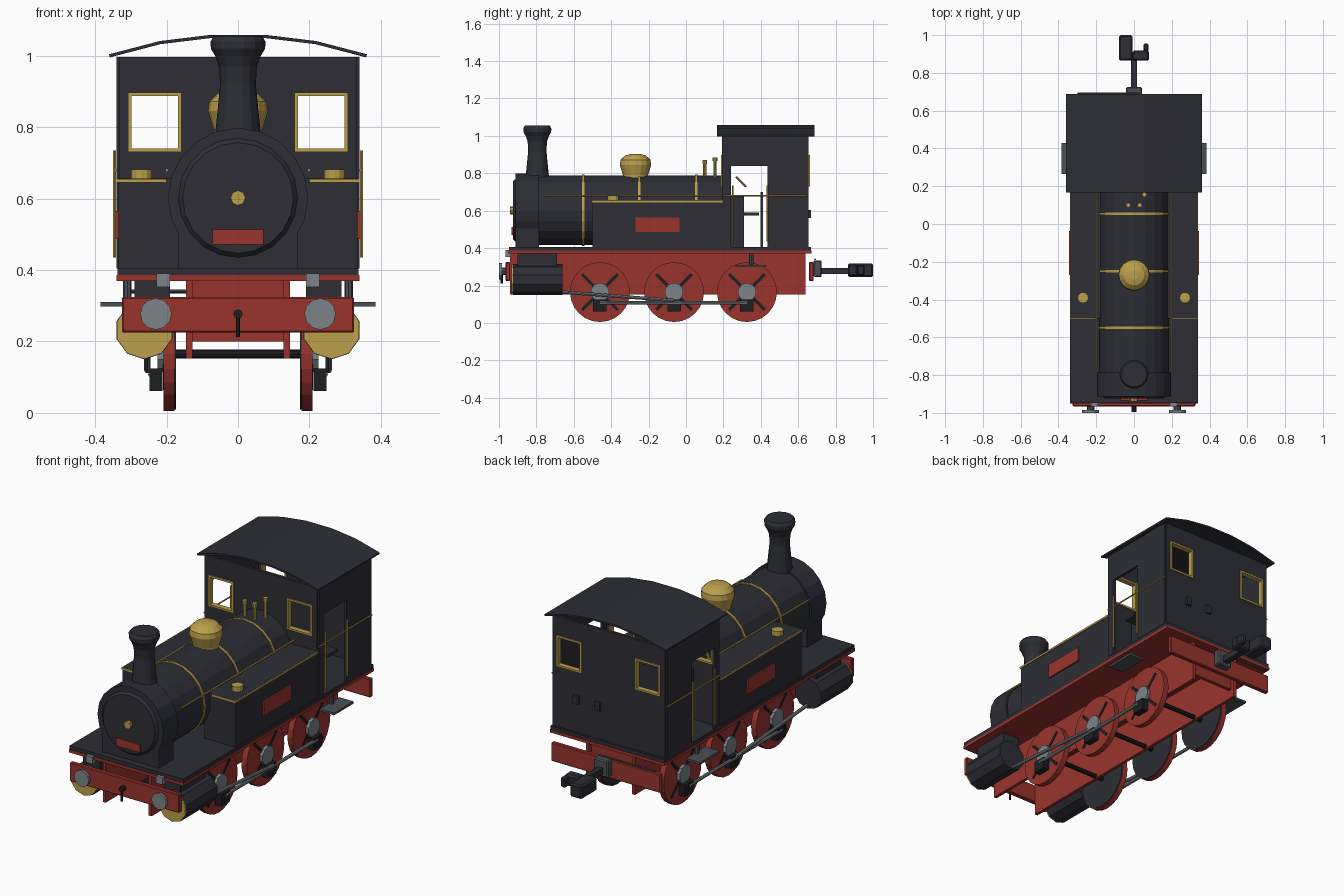
import bpy, bmesh, math
from mathutils import Vector, Matrix

old = bpy.data.objects.get("Cube")
if old:
    bpy.data.objects.remove(old, do_unlink=True)


def material(name, rgb):
    m = bpy.data.materials.new(name)
    m.use_nodes = True
    m.diffuse_color = (*rgb, 1)
    bsdf = m.node_tree.nodes["Principled BSDF"]
    bsdf.inputs["Base Color"].default_value = (*rgb, 1)
    bsdf.inputs["Roughness"].default_value = 0.6
    return m


BLACK = material("charcoal paint", (0.026, 0.027, 0.036))
RED = material("red paint", (0.32, 0.034, 0.026))
GOLD = material("brass", (0.5, 0.35, 0.07))
STEEL = material("light steel", (0.2, 0.23, 0.25))
IRON = material("dark iron", (0.07, 0.08, 0.09))
SOOT = material("soot black", (0.012, 0.013, 0.015))
SIDES = (("right", -1), ("left", 1))


def finish(name, bm, *mats):
    me = bpy.data.meshes.new(name)
    bmesh.ops.recalc_face_normals(bm, faces=bm.faces)
    bm.to_mesh(me)
    bm.free()
    for m in mats:
        me.materials.append(m)
    ob = bpy.data.objects.new(name, me)
    bpy.context.scene.collection.objects.link(ob)
    return ob


def box(name, x, y, z, mat, bevel=0):
    """Box given by its (low, high) span on each axis."""
    bm = bmesh.new()
    bmesh.ops.create_cube(bm, size=1)
    for v in bm.verts:
        v.co = [(a + b) / 2 + c * (b - a) for (a, b), c in zip((x, y, z), v.co)]
    ob = finish(name, bm, mat)
    if bevel:
        mod = ob.modifiers.new("bevel", 'BEVEL')
        mod.width, mod.segments = bevel, 1
    return ob


def side_box(name, s, x, y, z, mat, bevel=0):
    return box(name, sorted((s * x[0], s * x[1])), y, z, mat, bevel)


def rod(name, a, b, r, mat, sides=8, r2=None):
    """Straight round bar from a to b."""
    a, b = Vector(a), Vector(b)
    bm = bmesh.new()
    rot = (b - a).to_track_quat('Z', 'Y').to_matrix().to_4x4()
    bmesh.ops.create_cone(bm, cap_ends=True, segments=sides, radius1=r,
                          radius2=r if r2 is None else r2, depth=(b - a).length,
                          matrix=Matrix.Translation((a + b) / 2) @ rot)
    return finish(name, bm, mat)


def lathe(name, centre, profile, sides, mat):
    """Turned upright part from (radius, height) points."""
    bm = bmesh.new()
    rings = [[bm.verts.new((centre[0] + r * math.cos(i * math.tau / sides),
                            centre[1] + r * math.sin(i * math.tau / sides), z))
              for i in range(sides)] for r, z in profile]
    for lo, hi in zip(rings, rings[1:]):
        for i in range(sides):
            j = (i + 1) % sides
            bm.faces.new((lo[i], lo[j], hi[j], hi[i]))
    bm.faces.new(rings[0])
    bm.faces.new(rings[-1])
    return finish(name, bm, mat)


def wall(name, cuts, heights, holes, place):
    """Panel made of grid cells, leaving the hole cells open."""
    bm = bmesh.new()
    for i, (a, b) in enumerate(zip(cuts, cuts[1:])):
        for k, (c, d) in enumerate(zip(heights, heights[1:])):
            if (i, k) not in holes:
                bm.faces.new([bm.verts.new(place(*p)) for p in ((a, c), (b, c), (b, d), (a, d))])
    bmesh.ops.remove_doubles(bm, verts=bm.verts, dist=0.0001)
    mod = finish(name, bm, BLACK).modifiers.new("thickness", 'SOLIDIFY')
    mod.thickness, mod.offset = 0.014, 0


# Footplate, frames and beams
box("footplate_edge", (-.34, .34), (-.95, .67), (.37, .386), RED)
box("footplate", (-.338, .338), (-.947, .667), (.386, .405), BLACK)
box("front_beam", (-.325, .325), (-.965, -.94), (.225, .325), RED, .004)
box("rear_beam", (-.325, .325), (.658, .682), (.225, .325), RED, .004)
box("frame_cross_plate", (-.14, .14), (.6, .62), (.2, .37), RED)
for n, s in SIDES:
    side_box(n + "_frame", s, (.128, .145), (-.94, .64), (.152, .37), RED)
    side_box(n + "_lamp_bracket", s, (.19, .228), (-.965, -.935), (.352, .39), STEEL)
    side_box(n + "_cab_step", s, (.3, .385), (.265, .43), (.298, .31), IRON)
    rod(n + "_step_hanger", (s * .31, .35, .305), (s * .31, .35, .375), .012, IRON)
    rod(n + "_buffer_stem", (s * .23, -.99, .277), (s * .23, -.955, .277), .02, IRON)
    rod(n + "_buffer", (s * .23, -1, .277), (s * .23, -.985, .277), .044, STEEL, 12)

# Front hook and rear coupling
rod("hook_shank", (0, -.995, .277), (0, -.96, .277), .013, SOOT)
rod("hook_drop", (0, -.985, .28), (0, -.985, .212), .006, SOOT)
box("coupler_base", (-.042, .042), (.682, .725), (.245, .335), IRON, .006)
box("coupler_arm", (-.016, .016), (.72, .87), (.262, .295), BLACK)
box("coupler_jaw", (-.08, -.008), (.865, 1), (.245, .318), BLACK, .008)
box("coupler_knuckle", (-.008, .08), (.865, .918), (.25, .312), BLACK, .008)
box("coupler_tip", (.05, .078), (.915, .955), (.255, .308), BLACK, .006)
rod("uncoupling_bar", (-.3, .69, .34), (.03, .69, .34), .005, IRON)

# Wheels, rods and cylinders
AXLES = (-.46, -.064, .326)
HUB, PIN = .165, .108
for w, y in enumerate(AXLES, 1):
    rod(f"axle_{w}", (-.2, y, HUB), (.2, y, HUB), .012, SOOT)
    for n, s in SIDES:
        tag = f"{n}_wheel_{w}"
        rod(tag, (s * .178, y, HUB), (s * .208, y, HUB), .16, RED, 24)
        rod(tag + "_back", (s * .174, y, HUB), (s * .179, y, HUB), .156, BLACK, 24)
        rod(tag + "_hub", (s * .2, y, HUB), (s * .225, y, HUB), .05, STEEL, 10)
        side_box(tag + "_crank", s, (.212, .248), (y - .036, y + .036), (.062, .125), SOOT)
        for k in range(4):
            gap = side_box(tag + f"_spoke_gap_{k + 1}", s, (.206, .2105), (.045, .135), (-.008, .008), SOOT)
            gap.data.transform(Matrix.Translation((0, y, HUB)) @
                               Matrix.Rotation(math.tau * (k + .5) / 4, 4, 'X'))
for n, s in SIDES:
    rod(n + "_coupling_rod", (s * .243, AXLES[0], PIN), (s * .243, AXLES[2], PIN), .009, STEEL)
    rod(n + "_main_rod", (s * .254, -.66, .165), (s * .254, AXLES[1], PIN + .012), .009, STEEL)
    cyl = rod(n + "_cylinder", (s * .262, -.925, .232), (s * .262, -.66, .232), .082, BLACK, 10)
    rod(n + "_cylinder_cover", (s * .262, -.932, .232), (s * .262, -.924, .232), .081, GOLD, 10)
    side_box(n + "_valve_chest", s, (.19, .29), (-.9, -.69), (.28, .372), BLACK)

# Boiler and smokebox
MID = .602
rod("boiler", (0, -.8, MID), (0, .2, MID), .186, BLACK, 20)
rod("smokebox", (0, -.912, MID), (0, -.785, MID), .196, BLACK, 20)
rod("smokebox_door", (0, -.912, MID), (0, -.925, MID), .167, BLACK, 20, .155)
box("smokebox_saddle", (-.168, .168), (-.912, -.785), (.4, .52), BLACK)
rod("door_knob", (0, -.94, MID), (0, -.92, MID), .021, GOLD, 8)
box("front_plate", (-.071, .071), (-.934, -.925), (.471, .513), RED)
for i, y in enumerate((-.55, -.25, .055), 1):
    rod(f"boiler_band_{i}", (0, y - .007, MID), (0, y + .007, MID), .191, GOLD, 20)
lathe("chimney", (0, -.795), ((.066, .76), (.06, .82), (.05, .92), (.053, .97), (.064, 1.0),
                              (.076, 1.02), (.077, 1.04), (.068, 1.055)), 14, BLACK)
lathe("steam_dome", (0, -.27), ((.064, .75), (.067, .79), (.084, .845), (.08, .872),
                                (.055, .896), (.025, .903)), 16, GOLD)
for i, (x, y, top) in enumerate(((-.03, .1, .87), (.03, .1, .87), (.055, .155, .885)), 1):
    rod(f"safety_valve_{i}", (x, y, .76), (x, y, top), .009, GOLD)
    rod(f"valve_cap_{i}", (x, y, top - .02), (x, y, top), .013, GOLD)

# Side tanks
for n, s in SIDES:
    side_box(n + "_tank", s, (.15, .335), (-.5, .195), (.405, .656), BLACK)
    side_box(n + "_tank_trim", s, (.333, .34), (-.503, .195), (.645, .655), GOLD)
    side_box(n + "_tank_front_trim", s, (.2, .338), (-.505, -.498), (.645, .655), GOLD)
    side_box(n + "_name_plate", s, (.334, .343), (-.27, -.036), (.487, .565), RED)
    rod(n + "_filler_cap", (s * .27, -.39, .65), (s * .27, -.39, .682), .029, GOLD, 12)
    rod(n + "_boiler_rail", (s * .199, -.76, .68), (s * .199, .195, .68), .005, GOLD, 6)

# Cab walls with windows and doorways
BASE, SILL, HEAD, TOP = .405, .735, .892, .996
FRONT, BACK, HALF = .2, .648, .333
spans = (-HALF, -.303, -.163, .163, .303, HALF)
for n, y in (("front", FRONT), ("rear", BACK)):
    wall(f"cab_{n}_wall", spans, (BASE, SILL, HEAD, TOP), {(1, 1), (3, 1)}, lambda u, v: (u, y, v))
    for m, s in SIDES:
        name = f"{m}_{n}_window"
        for i, x in enumerate((.163, .303), 1):
            side_box(f"{name}_upright_{i}", s, (x - .005, x + .005), (y - .014, y + .014), (SILL, HEAD), GOLD)
        for i, z in enumerate((SILL, HEAD), 1):
            side_box(f"{name}_rail_{i}", s, (.158, .308), (y - .014, y + .014), (z - .005, z + .005), GOLD)
for n, s in SIDES:
    wall(f"cab_{n}_wall", (FRONT, .24, .435, BACK), (BASE, .84, TOP), {(1, 0)},
         lambda u, v: (s * HALF, u, v))
    rod(n + "_cab_rail", (s * .342, FRONT, .68), (s * .342, BACK, .68), .004, GOLD, 6)
    for i, y in enumerate((.25, .435), 1):
        rod(f"{n}_door_handle_{i}", (s * .346, y, .435), (s * .346, y, .735), .005, GOLD, 6)

# Curved roof
bm = bmesh.new()
arch = ((-.36, 1.0), (-.218, 1.037), (-.078, 1.054), (.078, 1.054), (.218, 1.037), (.36, 1.0))
rows = [[bm.verts.new((x, y, z)) for x, z in arch] for y in (.167, .687)]
for i in range(len(arch) - 1):
    bm.faces.new((rows[0][i], rows[0][i + 1], rows[1][i + 1], rows[1][i]))
mod = finish("cab_roof", bm, BLACK).modifiers.new("thickness", 'SOLIDIFY')
mod.thickness, mod.offset = .009, 0

# Cab fittings
box("firebox", (-.19, .19), (.2, .31), (.405, .68), BLACK)
rod("regulator", (0, .27, .78), (.06, .32, .73), .006, GOLD)
rod("brake_column", (-.2, .405, .405), (-.2, .405, .7), .008, IRON)
box("cab_seat", (.2, .32), (.31, .39), (.575, .59), BLACK)
for i, x in enumerate((.06, .19), 1):
    box(f"rear_bracket_{i}", (x - .015, x + .015), (BACK, .668), (.56, .605), BLACK)
